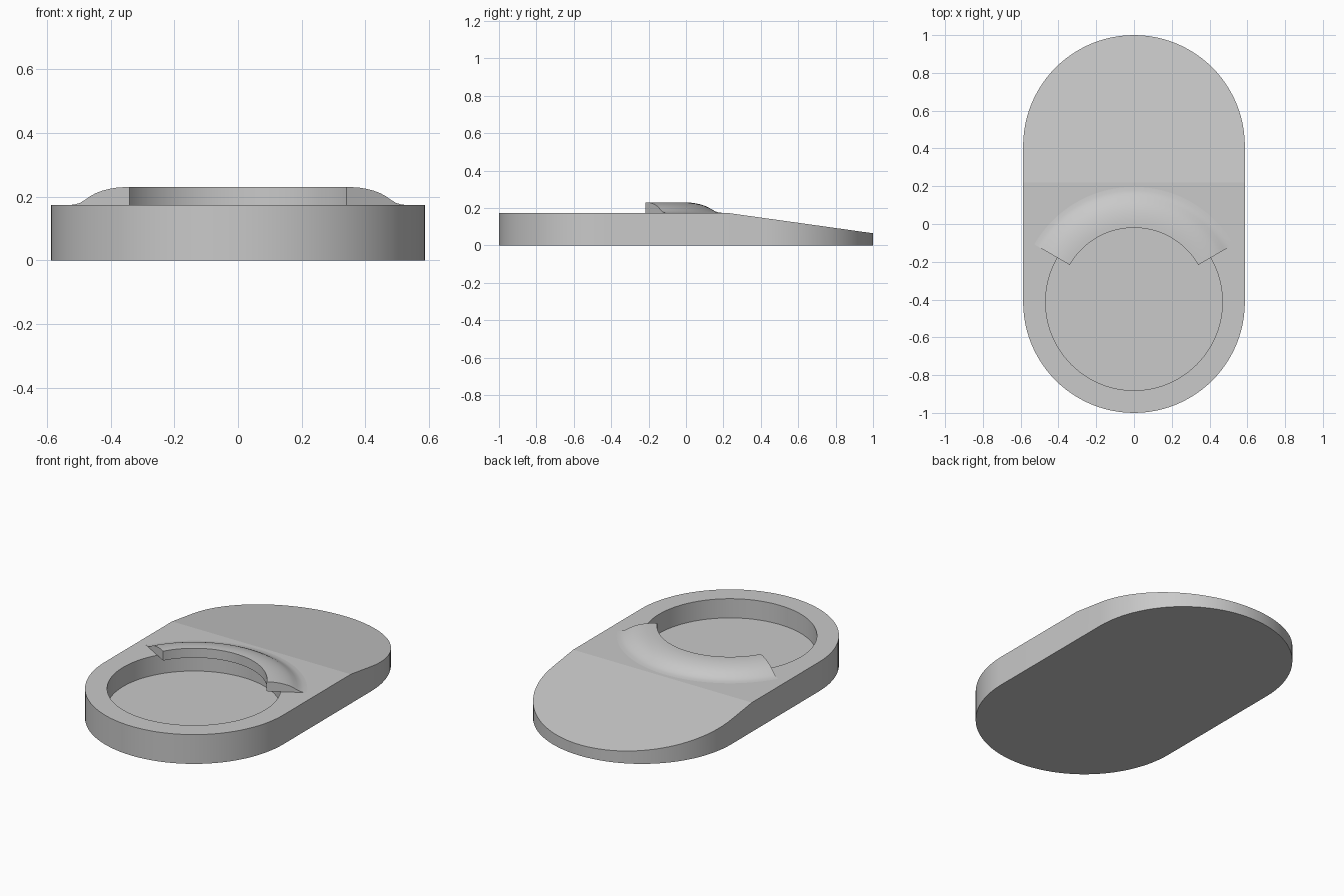
import bpy
import bmesh
from math import cos, sin, pi, radians

HALF_W = 0.587           # radius of the rounded ends
END_Y = 1 - HALF_W       # centre of each rounded end
TOP = 0.174              # height of the flat top
RAMP_Y, RAMP_END = 0.22, 0.065
POCKET_R, POCKET_FLOOR = 0.468, 0.06

if "Cube" in bpy.data.objects:
    bpy.data.objects.remove(bpy.data.objects["Cube"], do_unlink=True)

grey = bpy.data.materials.new("plain grey")
grey.use_nodes = True
colour = (0.585, 0.585, 0.585, 1)
grey.diffuse_color = colour
grey.node_tree.nodes["Principled BSDF"].inputs["Base Color"].default_value = colour


def make_object(name, bm):
    bmesh.ops.recalc_face_normals(bm, faces=bm.faces)
    mesh = bpy.data.meshes.new(name)
    bm.to_mesh(mesh)
    bm.free()
    mesh.materials.append(grey)
    obj = bpy.data.objects.new(name, mesh)
    bpy.context.collection.objects.link(obj)
    return obj


def select_only(obj):
    bpy.ops.object.select_all(action='DESELECT')
    obj.select_set(True)
    bpy.context.view_layer.objects.active = obj


def smooth(obj, degrees):
    select_only(obj)
    bpy.ops.object.shade_smooth_by_angle(angle=radians(degrees))


def prism(outline, z0, z1):
    bm = bmesh.new()
    base = bm.faces.new([bm.verts.new((x, y, z0)) for x, y in outline])
    side = bmesh.ops.extrude_face_region(bm, geom=[base], use_keep_orig=True)
    for v in side["geom"]:
        if isinstance(v, bmesh.types.BMVert):
            v.co.z = z1
    return bm


def arc(radius, cy, start, end, steps):
    angles = [start + (end - start) * i / steps for i in range(steps + 1)]
    return [(radius * cos(a), cy + radius * sin(a)) for a in angles]


# Body: rounded slab whose top slopes down towards the back
outline = arc(HALF_W, END_Y, 0, pi, 48) + arc(HALF_W, -END_Y, pi, 2 * pi, 48)
bm = prism(outline, 0, TOP)
bmesh.ops.bisect_plane(bm, geom=bm.verts[:] + bm.edges[:] + bm.faces[:],
                       plane_co=(0, RAMP_Y, 0), plane_no=(0, 1, 0))
for v in bm.verts:
    if v.co.z > TOP / 2 and v.co.y > RAMP_Y:
        v.co.z = TOP - (TOP - RAMP_END) * (v.co.y - RAMP_Y) / (1 - RAMP_Y)
body = make_object("body", bm)

# Round pocket cut into the front half
circle = arc(POCKET_R, -END_Y, 0, 2 * pi, 96)[:-1]
cutter = make_object("pocket_cutter", prism(circle, POCKET_FLOOR, TOP + 0.2))
cutter.hide_render = True
cut = body.modifiers.new("pocket", 'BOOLEAN')
cut.operation = 'DIFFERENCE'
cut.solver = 'EXACT'
cut.object = cutter
select_only(body)
bpy.ops.object.modifier_apply(modifier=cut.name)
bpy.data.objects.remove(cutter, do_unlink=True)
smooth(body, 5)

# Retaining lip: rounded profile swept around the back of the pocket
profile = [(0.393, TOP), (0.393, 0.23), (0.415, 0.23), (0.44, 0.2285),
           (0.465, 0.225), (0.49, 0.2195), (0.515, 0.2115), (0.535, 0.202),
           (0.555, 0.19), (0.572, 0.181), (0.59, 0.176), (0.61, TOP)]
STEPS = 48
bm = bmesh.new()
rings = []
for i in range(STEPS + 1):
    a = radians(30 + 120 * i / STEPS)
    rings.append([bm.verts.new((r * cos(a), r * sin(a) - END_Y, z)) for r, z in profile])
n = len(profile)
for a, b in zip(rings, rings[1:]):
    for j in range(n):
        k = (j + 1) % n
        bm.faces.new((a[j], a[k], b[k], b[j]))
bm.faces.new(rings[0])
bm.faces.new(rings[-1])
lip = make_object("retaining_lip", bm)
smooth(lip, 30)
